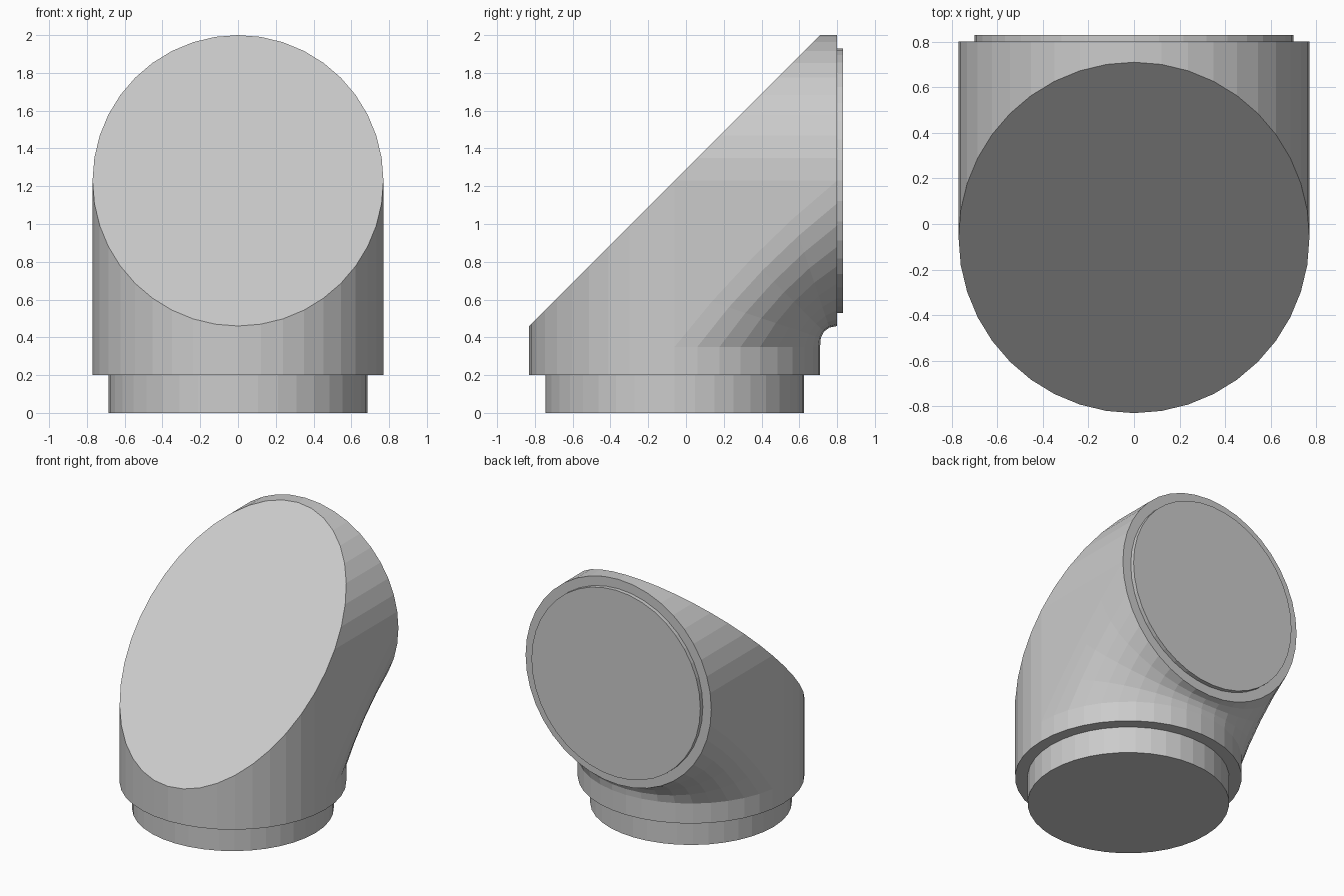
import bpy, bmesh, math
from mathutils import Matrix, Vector

cube = bpy.data.objects.get("Cube")
if cube:
    bpy.data.objects.remove(cube, do_unlink=True)

grey = bpy.data.materials.new("light_grey")
grey.use_nodes = True
grey.diffuse_color = (0.6, 0.6, 0.6, 1)
grey.node_tree.nodes["Principled BSDF"].inputs["Base Color"].default_value = (0.6, 0.6, 0.6, 1)

RADIUS = 0.77      # both pipe arms
AXIS_Y = -0.06     # axis of the upright arm
AXIS_Z = 1.23      # axis of the level arm
BASE_Z = 0.2
BACK_Y = 0.8
BLEND_Z = 0.35     # where the inner corner blend starts
STEPS = 20


def finish(bm, name):
    bmesh.ops.remove_doubles(bm, verts=bm.verts, dist=0.0005)
    bmesh.ops.recalc_face_normals(bm, faces=bm.faces)
    mesh = bpy.data.meshes.new(name)
    bm.to_mesh(mesh)
    bm.free()
    mesh.materials.append(grey)
    obj = bpy.data.objects.new(name, mesh)
    bpy.context.collection.objects.link(obj)
    return obj


def disc(name, radius, depth, matrix):
    bm = bmesh.new()
    bmesh.ops.create_cone(bm, cap_ends=True, segments=2 * STEPS, radius1=radius,
                          radius2=radius, depth=depth, matrix=matrix)
    return finish(bm, name)


def section(s):
    """Side outline (y, z) of the elbow where the pipe half-width is s."""
    start, end = Vector((BACK_Y, AXIS_Z - s)), Vector((AXIS_Y + s, BLEND_Z))
    bend = (start + end) / 2 + Vector((-0.05, 0.05))
    blend = []
    for i in range(5):
        t = i / 4
        blend.append(start * (1 - t) ** 2 + bend * 2 * t * (1 - t) + end * t ** 2)
    return [(AXIS_Y - s, BASE_Z), (AXIS_Y - s, AXIS_Z - s), (AXIS_Y + s, AXIS_Z + s),
            (BACK_Y, AXIS_Z + s), *blend, (AXIS_Y + s, BASE_Z)]


# Mitred elbow body, lofted across its width
bm = bmesh.new()
loops = []
for i in range(STEPS + 1):
    a = math.pi * i / STEPS
    x, s = -RADIUS * math.cos(a), RADIUS * math.sin(a)
    loops.append([bm.verts.new((x, y, z)) for y, z in section(s)])
for one, two in zip(loops, loops[1:]):
    for j in range(len(one)):
        k = (j + 1) % len(one)
        bm.faces.new((one[j], one[k], two[k], two[j]))
# Flat webs on both sides between the two arms
for loop in (loops[0], loops[-1]):
    bm.faces.new([loop[1]] + loop[4:-1])
finish(bm, "elbow_body")

# Narrow collar underneath and shallow plate on the back opening
disc("base_collar", 0.685, BASE_Z, Matrix.Translation((0, AXIS_Y, BASE_Z / 2)))
disc("back_plate", 0.70, 0.05,
     Matrix.Translation((0, BACK_Y + 0.005, AXIS_Z)) @ Matrix.Rotation(math.pi / 2, 4, 'X'))
